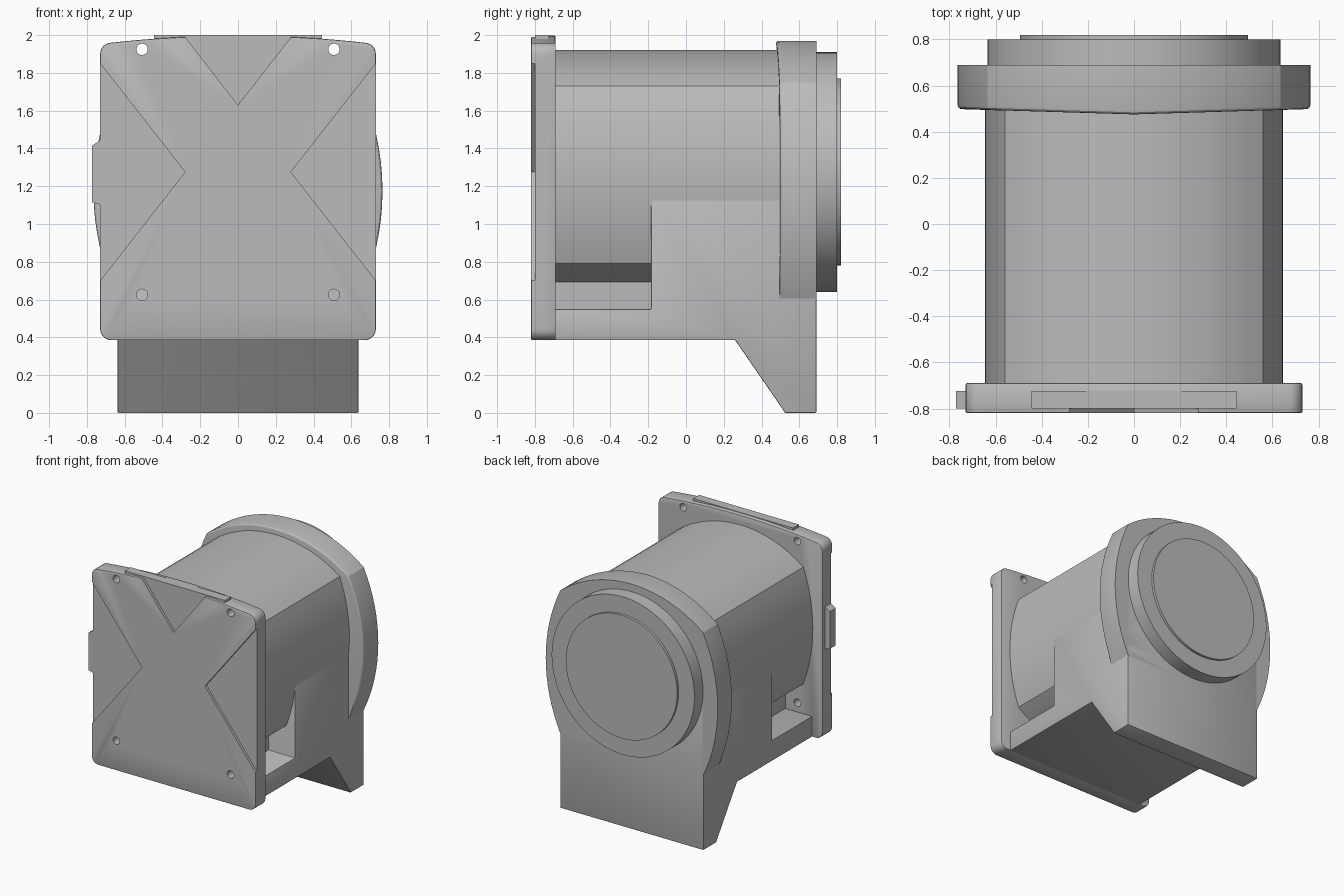
import bpy, bmesh, math
from mathutils import Vector

if "Cube" in bpy.data.objects:
    bpy.data.objects.remove(bpy.data.objects["Cube"])

grey = bpy.data.materials.new("housing grey")
grey.use_nodes = True
COLOUR = (0.5, 0.5, 0.5, 1)
grey.diffuse_color = COLOUR
grey.node_tree.nodes["Principled BSDF"].inputs["Base Color"].default_value = COLOUR


def activate(ob):
    bpy.ops.object.select_all(action='DESELECT')
    ob.select_set(True)
    bpy.context.view_layer.objects.active = ob


def prism(name, outline, start, end, axis='Y'):
    """Extrude an outline: (x, z) along Y, or (y, z) along X."""
    bm = bmesh.new()
    place = (lambda a, b: (a, start, b)) if axis == 'Y' else (lambda a, b: (start, a, b))
    face = bm.faces.new([bm.verts.new(place(a, b)) for a, b in outline])
    moved = bmesh.ops.extrude_face_region(bm, geom=[face])["geom"]
    step = Vector((0, end - start, 0)) if axis == 'Y' else Vector((end - start, 0, 0))
    bmesh.ops.translate(bm, vec=step, verts=[v for v in moved if isinstance(v, bmesh.types.BMVert)])
    bmesh.ops.recalc_face_normals(bm, faces=bm.faces)
    mesh = bpy.data.meshes.new(name)
    bm.to_mesh(mesh)
    bm.free()
    mesh.materials.append(grey)
    ob = bpy.data.objects.new(name, mesh)
    bpy.context.collection.objects.link(ob)
    return ob


def bevel(ob, width, segments=3, angle=60):
    activate(ob)
    mod = ob.modifiers.new("edge", 'BEVEL')
    mod.width, mod.segments = width, segments
    mod.limit_method, mod.angle_limit = 'ANGLE', math.radians(angle)
    bpy.ops.object.modifier_apply(modifier=mod.name)


def smooth(ob, angle=25):
    activate(ob)
    bpy.ops.object.shade_smooth_by_angle(angle=math.radians(angle))


def cut(ob, cutter):
    activate(ob)
    mod = ob.modifiers.new("cut", 'BOOLEAN')
    mod.operation, mod.solver, mod.object = 'DIFFERENCE', 'EXACT', cutter
    bpy.ops.object.modifier_apply(modifier=mod.name)
    bpy.data.objects.remove(cutter)


def circle(cx, cz, r, n):
    return [(cx + r * math.cos(math.tau * i / n), cz + r * math.sin(math.tau * i / n))
            for i in range(n)]


def bulge(a, b, sag, n=16):
    """Circular arc from a to b, bowing to the right of travel; b is left out."""
    a, b = Vector(a), Vector(b)
    mid, half = (a + b) / 2, (b - a).length / 2
    along = (b - a).normalized()
    out = Vector((along.y, -along.x))
    radius = (half * half + sag * sag) / (2 * sag)
    sweep = math.asin(half / radius)
    points = []
    for i in range(n):
        t = -sweep + 2 * sweep * i / n
        p = mid + along * radius * math.sin(t) + out * (radius * math.cos(t) - radius + sag)
        points.append((p.x, p.y))
    return points


# Barrel with four bowed sides
w, low, high = 0.56, 0.79, 1.73
barrel = prism("barrel", bulge((w, low), (w, high), 0.085) + bulge((w, high), (-w, high), 0.19)
               + bulge((-w, high), (-w, low), 0.085) + bulge((-w, low), (w, low), 0.19),
               -0.7, 0.6)
smooth(barrel, 20)

# Base, side walls and rear foot in one profile
base = prism("base_and_foot", [(-0.70, 0.385), (0.26, 0.385), (0.525, 0), (0.69, 0), (0.69, 1.2),
                               (-0.185, 1.2), (-0.185, 0.55), (-0.70, 0.55)], -0.638, 0.638, 'X')
bevel(base, 0.006, 2)
smooth(base)
pedestal = prism("recess_inner_wall", [(-0.4, 0.5), (0.4, 0.5), (0.4, 0.8), (-0.4, 0.8)], -0.7, -0.15)

# Rear collar, its front rim raked forward at the middle and rounded
w, low, high = 0.635, 0.6, 1.75
collar = prism("rear_collar", bulge((w, low), (w, high), 0.13) + bulge((w, high), (-w, high), 0.22, 24)
               + bulge((-w, high), (-w, low), 0.13) + [(-w, low)], 0.475, 0.69)
for v in collar.data.vertices:
    if v.co.y < 0.5:
        v.co.y += 0.03 * abs(v.co.x)
activate(collar)
bm = bmesh.new()
bm.from_mesh(collar.data)
rim = [e for e in bm.edges if all(v.co.y < 0.55 and v.co.z > 0.62 for v in e.verts)]
bmesh.ops.bevel(bm, geom=rim, offset=0.018, segments=3, profile=0.5, affect='EDGES')
bm.to_mesh(collar.data)
bm.free()
smooth(collar)

# Rear cap and end disc
for name, r, y0, y1 in (("rear_cap", 0.635, 0.68, 0.80), ("end_disc", 0.495, 0.79, 0.82)):
    smooth(prism(name, circle(0, 1.275, r, 96), y0, y1))

# Front flange plate: rounded corners and a gently arched top
half, bottom, shoulder, r = 0.73, 0.385, 1.96, 0.06


def corner(cx, cz, start):
    return [(cx + r * math.cos(math.radians(start + 15 * i)),
             cz + r * math.sin(math.radians(start + 15 * i))) for i in range(7)]


outline = (corner(half - r, bottom + r, -90) + corner(half - r, shoulder - r, 0)
           + bulge((half - r, shoulder), (r - half, shoulder), 0.037, 20)[1:]
           + corner(r - half, shoulder - r, 90) + corner(r - half, bottom + r, 180))
plate = prism("front_plate", outline, -0.82, -0.69)
bevel(plate, 0.007, 2)

# Shallow triangular recesses that leave a raised cross
cut(plate, prism("top_cutter", [(0, 1.63), (0.35, 2.08), (-0.35, 2.08)], -0.9, -0.80))
for s in (-1, 1):
    cut(plate, prism("side_cutter", [(s * 0.28, 1.275), (s * 0.82, 1.965), (s * 0.82, 0.585)],
                     -0.9, -0.80))
    # Mounting holes
    for z in (0.625, 1.925):
        cut(plate, prism("hole_cutter", circle(s * 0.508, z, 0.03, 24), -0.9, -0.6))
smooth(plate)

# Locating tabs on the plate edge
prism("top_tab", [(-0.445, 1.95), (0.445, 1.95), (0.445, 2), (-0.445, 2)], -0.80, -0.725)
prism("side_tab", [(-0.72, 1.10), (-0.72, 1.445), (-0.735, 1.44), (-0.772, 1.415), (-0.772, 1.115)],
      -0.80, -0.725)
